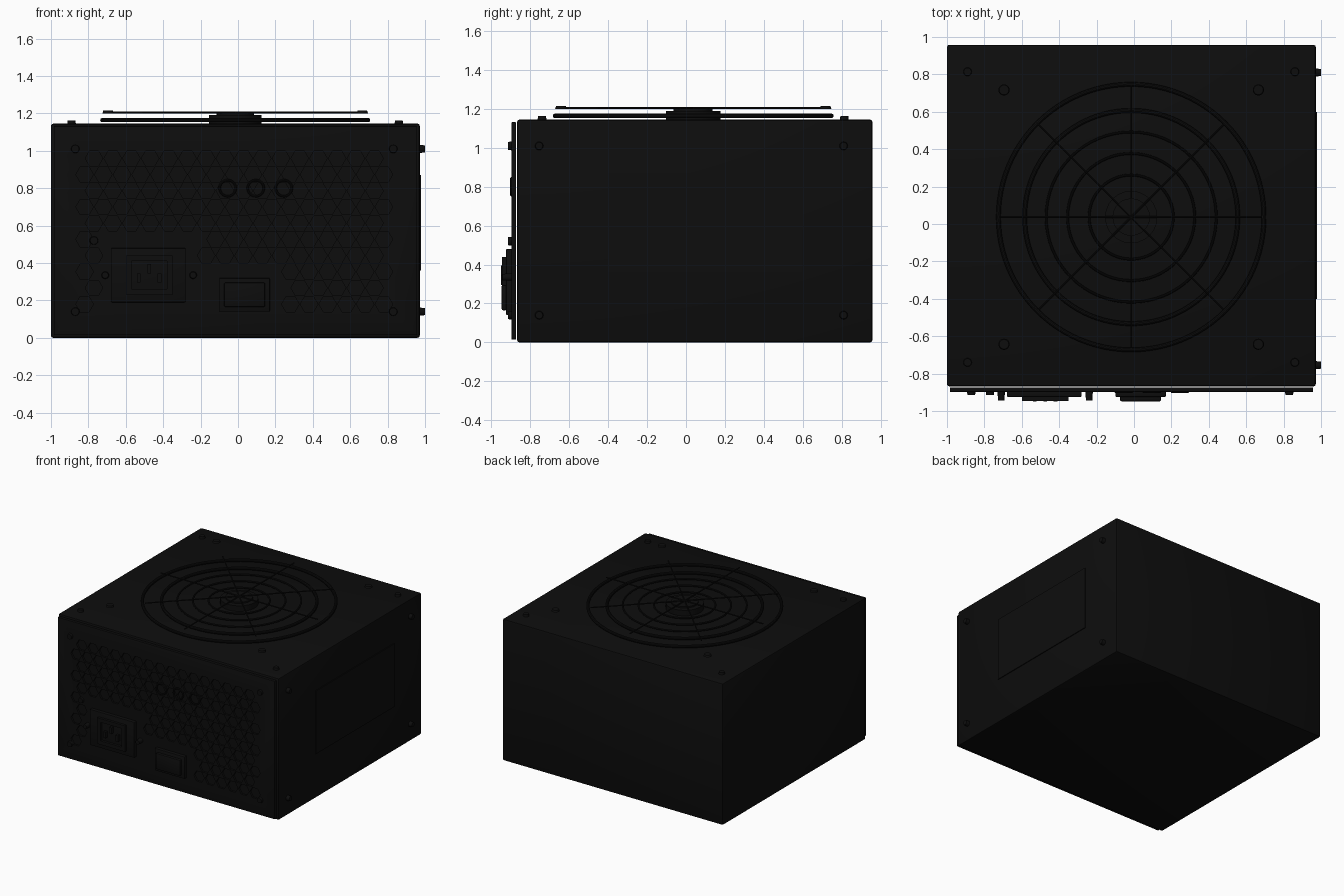
import bpy, bmesh, math
from mathutils import Matrix, Vector

cube = bpy.data.objects.get("Cube")
if cube:
    bpy.data.objects.remove(cube, do_unlink=True)

black = bpy.data.materials.new("matte_black")
black.use_nodes = True
COLOUR = (0.004, 0.004, 0.004, 1)
black.diffuse_color = COLOUR
black.node_tree.nodes["Principled BSDF"].inputs["Base Color"].default_value = COLOUR

FRONT = Matrix.Rotation(math.pi / 2, 4, 'X')   # disc axis along y
SIDE = Matrix.Rotation(math.pi / 2, 4, 'Y')    # disc axis along x
UP = Matrix.Identity(4)


def finish(obj, smooth=False):
    obj.data.materials.append(black)
    if smooth:
        bpy.ops.object.select_all(action='DESELECT')
        obj.select_set(True)
        bpy.context.view_layer.objects.active = obj
        bpy.ops.object.shade_smooth_by_angle()
    return obj


def from_bmesh(name, bm, smooth=False):
    mesh = bpy.data.meshes.new(name)
    bm.to_mesh(mesh)
    bm.free()
    obj = bpy.data.objects.new(name, mesh)
    bpy.context.collection.objects.link(obj)
    return finish(obj, smooth)


def box(name, low, high, bevel=0):
    low, high = Vector(low), Vector(high)
    bm = bmesh.new()
    bmesh.ops.create_cube(bm, size=1)
    bmesh.ops.scale(bm, vec=high - low, verts=bm.verts)
    bmesh.ops.translate(bm, vec=(low + high) / 2, verts=bm.verts)
    if bevel:
        bmesh.ops.bevel(bm, geom=bm.edges[:], offset=bevel, segments=2,
                        profile=0.5, affect='EDGES')
    return from_bmesh(name, bm, bool(bevel))


def disc(name, centre, radius, depth, turn=UP, sides=24, top=1):
    bm = bmesh.new()
    bmesh.ops.create_cone(bm, cap_ends=True, segments=sides, radius1=radius,
                          radius2=radius * top, depth=depth,
                          matrix=Matrix.Translation(centre) @ turn)
    return from_bmesh(name, bm, True)


def ring(name, centre, radius, wire, turn=(0, 0, 0), steps=64):
    bpy.ops.mesh.primitive_torus_add(location=centre, rotation=turn, major_radius=radius,
                                     minor_radius=wire, major_segments=steps, minor_segments=10)
    obj = bpy.context.object
    obj.name = name
    return finish(obj, True)


def screw(name, centre, turn, radius=0.024, depth=0.03):
    disc(name, centre, radius, depth, turn, 20, 0.85)


# Casing and separate front panel with a thin seam between them
box("casing", (-1, -0.868, 0), (0.972, 0.958, 1.145), 0.012)
panel = box("front_panel", (-0.985, -0.898, 0.015), (0.957, -0.873, 1.132), 0.004)

# Honeycomb pockets, left out around the inlet and the switch
cutter_bm = bmesh.new()
PITCH = 0.1
for row in range(10):
    z = 0.18 + row * PITCH * 0.866
    for col in range(17):
        x = -0.82 + col * PITCH + (row % 2) * PITCH / 2
        near_inlet = -0.75 < x < -0.21 and z < 0.55
        near_switch = -0.21 < x < 0.24 and z < 0.4
        if x < 0.83 and not near_inlet and not near_switch:
            spot = Matrix.Translation((x, -0.9, z)) @ FRONT @ Matrix.Rotation(math.pi / 6, 4, 'Z')
            bmesh.ops.create_cone(cutter_bm, cap_ends=True, segments=6, radius1=0.047,
                                  radius2=0.047, depth=0.036, matrix=spot)
cutter = from_bmesh("honeycomb_cutter", cutter_bm)
cutter.hide_render = True
cut = panel.modifiers.new("honeycomb", 'BOOLEAN')
cut.operation = 'DIFFERENCE'
cut.solver = 'EXACT'
cut.object = cutter
bpy.context.view_layer.objects.active = panel
bpy.ops.object.modifier_apply(modifier=cut.name)
bpy.data.objects.remove(cutter, do_unlink=True)

# Power inlet: base plate, raised frame, recessed socket and three pins
box("inlet_plate", (-0.68, -0.925, 0.19), (-0.28, -0.89, 0.48), 0.006)
box("inlet_frame_top", (-0.6, -0.945, 0.41), (-0.35, -0.92, 0.44))
box("inlet_frame_bottom", (-0.6, -0.945, 0.23), (-0.35, -0.92, 0.26))
for side, x in (("right", -0.6), ("left", -0.38)):
    box("inlet_frame_" + side, (x, -0.945, 0.26), (x + 0.03, -0.92, 0.41))
for i, (x, z) in enumerate(((-0.53, 0.32), (-0.475, 0.37), (-0.42, 0.32))):
    box(f"inlet_pin_{i}", (x - 0.01, -0.95, z - 0.025), (x + 0.01, -0.92, z + 0.025))
for x in (-0.71, -0.24):
    screw("inlet_screw", (x, -0.92, 0.335), FRONT, 0.02, 0.045)

# Rocker switch
box("switch_frame", (-0.1, -0.925, 0.14), (0.17, -0.89, 0.32), 0.006)
box("switch_rocker", (-0.075, -0.948, 0.165), (0.145, -0.92, 0.295), 0.008)

# Three small rings across the upper front
for x in (-0.055, 0.095, 0.245):
    ring("indicator_ring", (x, -0.898, 0.8), 0.043, 0.006, (math.pi / 2, 0, 0), 32)

# Front panel screws
for x, z in ((-0.87, 0.14), (-0.87, 1.01), (0.83, 0.14), (0.83, 1.01), (-0.77, 0.52)):
    screw("panel_screw", (x, -0.9, z), FRONT)

# Side plate and side screws
box("side_plate", (0.97, -0.4, 0.36), (0.979, 0.6, 0.87))
for y in (-0.755, 0.81):
    for z in (0.14, 1.01):
        screw("side_screw", (0.985, y, z), SIDE, 0.022)

# Fan guard: lower rims, upper wire rings, spokes and stepped hub
CX, CY = -0.015, 0.037
ring("fan_rim", (CX, CY, 1.164), 0.71, 0.012, steps=96)
ring("fan_inner_rim", (CX, CY, 1.164), 0.57, 0.012, steps=96)
for radius in (0.455, 0.34, 0.225):
    ring("guard_ring", (CX, CY, 1.168), radius, 0.007)
for i in range(4):
    turn = Matrix.Rotation(i * math.pi / 4, 4, 'Z')
    disc("guard_spoke", (CX, CY, 1.204), 0.005, 1.4, turn @ SIDE, 8)
disc("hub_base", (CX, CY, 1.165), 0.14, 0.05)
disc("hub_cap", (CX, CY, 1.19), 0.1, 0.022)

# Top screws: guard mounts and casing corners
for sx in (-1, 1):
    for sy in (-1, 1):
        screw("guard_screw", (CX + sx * 0.68, CY + sy * 0.68, 1.207), UP, 0.03, 0.014)
        screw("lid_screw", (CX + sx * 0.875, CY + sy * 0.777, 1.15), UP, 0.024, 0.025)
